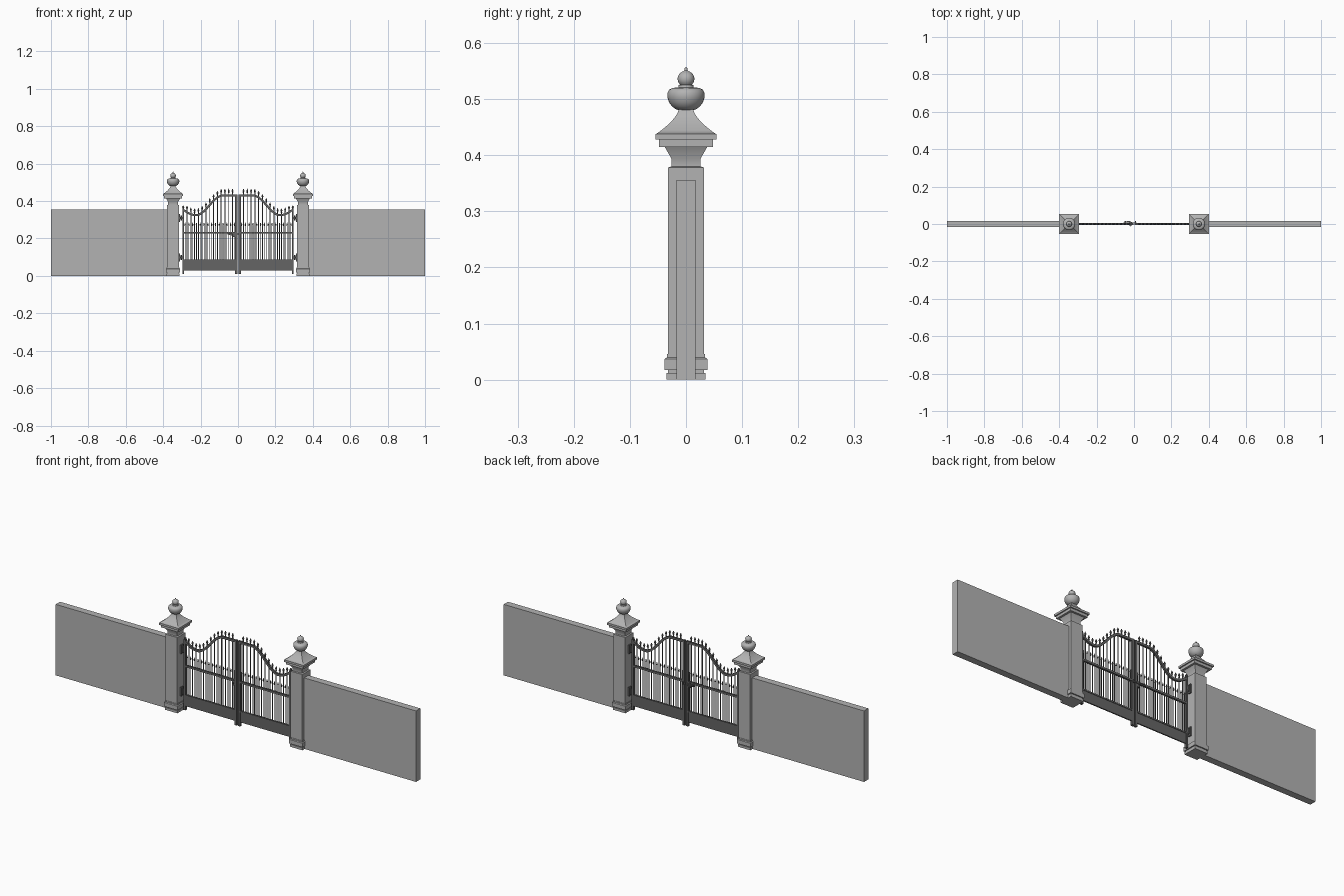
import bpy, bmesh, math
from mathutils import Matrix, Vector

if "Cube" in bpy.data.objects:
    bpy.data.objects.remove(bpy.data.objects["Cube"])


def material(name, v):
    m = bpy.data.materials.new(name)
    m.diffuse_color = (v, v, v, 1)
    m.use_nodes = True
    m.node_tree.nodes["Principled BSDF"].inputs["Base Color"].default_value = m.diffuse_color
    return m


STONE = material("pale_stone", 0.45)
IRON = material("dark_iron", 0.13)


def finish(bm, name, mat, smooth=False):
    bmesh.ops.recalc_face_normals(bm, faces=bm.faces)
    me = bpy.data.meshes.new(name)
    bm.to_mesh(me)
    bm.free()
    me.materials.append(mat)
    ob = bpy.data.objects.new(name, me)
    bpy.context.collection.objects.link(ob)
    if smooth:
        bpy.ops.object.select_all(action='DESELECT')
        bpy.context.view_layer.objects.active = ob
        ob.select_set(True)
        bpy.ops.object.shade_smooth_by_angle(angle=math.radians(40))
    return ob


def add_box(bm, x0, x1, y0, y1, z0, z1):
    mat = Matrix.Translation(((x0 + x1) / 2, (y0 + y1) / 2, (z0 + z1) / 2)) @ \
        Matrix.Diagonal((abs(x1 - x0), y1 - y0, z1 - z0, 1))
    bmesh.ops.create_cube(bm, size=1, matrix=mat)


def add_lathe(bm, cx, cy, profile, sides, turn=0.0, scale=1.0):
    """Stack rings of (radius, z) and cap both ends."""
    rings = []
    for r, z in profile:
        rings.append([bm.verts.new((cx + scale * r * math.cos(turn + 2 * math.pi * i / sides),
                                    cy + scale * r * math.sin(turn + 2 * math.pi * i / sides), z))
                      for i in range(sides)])
    for a, b in zip(rings, rings[1:]):
        for i in range(sides):
            j = (i + 1) % sides
            bm.faces.new((a[i], a[j], b[j], b[i]))
    bm.faces.new(rings[0][::-1])
    bm.faces.new(rings[-1])


def rail_z(u):
    """Centre height of the swan-neck top rail at distance u from the middle."""
    if u < 0.08:
        return 0.43
    if u < 0.225:
        t = (u - 0.08) / 0.145
        return 0.325 + 0.105 * (0.5 + 0.5 * math.cos(math.pi * t))
    return 0.325 + 0.028 * ((u - 0.225) / 0.065) ** 2


PILLAR_X = 0.347
SQUARE = [(0.035, 0), (0.035, 0.012), (0.032, 0.012), (0.032, 0.017), (0.038, 0.017),
          (0.038, 0.037), (0.034, 0.040), (0.034, 0.046), (0.032, 0.046), (0.032, 0.378),
          (0.026, 0.380), (0.026, 0.394), (0.038, 0.415), (0.048, 0.415), (0.048, 0.428),
          (0.054, 0.428), (0.054, 0.438)]
# concave roof of the cap
SQUARE += [(0.012 + 0.041 * (1 - t / 8) ** 1.7, 0.438 + 0.048 * t / 8) for t in range(9)]
URN = [(0.012, 0.480), (0.018, 0.482), (0.025, 0.487), (0.030, 0.494), (0.033, 0.503),
       (0.033, 0.511), (0.030, 0.517), (0.024, 0.520), (0.014, 0.521), (0.013, 0.525)]
URN += [(0.015 * math.cos(a), 0.536 + 0.0145 * math.sin(a))
        for a in [math.radians(d) for d in range(-45, 76, 15)]]
URN += [(0.003, 0.551), (0.003, 0.554), (0.001, 0.557)]

for s, side in ((-1, "left"), (1, "right")):
    # wall
    bm = bmesh.new()
    add_box(bm, s * 1.0, s * PILLAR_X, -0.017, 0.017, 0, 0.356)
    finish(bm, side + "_wall", STONE)

    # square pillar with moulded base and cap
    bm = bmesh.new()
    add_lathe(bm, s * PILLAR_X, 0, SQUARE, 4, math.pi / 4, math.sqrt(2))
    finish(bm, side + "_pillar", STONE, True)

    # urn finial
    bm = bmesh.new()
    add_lathe(bm, s * PILLAR_X, 0, URN, 32)
    finish(bm, side + "_urn", STONE, True)

    # gate frame: stiles, middle rail, kick panel
    bm = bmesh.new()
    add_box(bm, s * 0.003, s * 0.015, -0.006, 0.006, 0.010, 0.436)
    add_box(bm, s * 0.288, s * 0.298, -0.006, 0.006, 0.010, 0.364)
    add_box(bm, s * 0.012, s * 0.290, -0.005, 0.005, 0.226, 0.236)
    add_box(bm, s * 0.012, s * 0.290, -0.003, 0.003, 0.030, 0.084)
    add_box(bm, s * 0.012, s * 0.290, -0.005, 0.005, 0.080, 0.087)
    add_lathe(bm, s * 0.293, 0, [(0.003, 0.362), (0.006, 0.367), (0.005, 0.372), (0.001, 0.376)], 8)
    finish(bm, side + "_gate_frame", IRON)

    # curved top rail, swept square section
    bm = bmesh.new()
    rings, n = [], 40
    for i in range(n + 1):
        u = 0.012 + (0.290 - 0.012) * i / n
        d = Vector((1, (rail_z(u + 0.001) - rail_z(u - 0.001)) / 0.002)).normalized() * 0.0055
        z = rail_z(u)
        rings.append([bm.verts.new((s * (u - k * d.y), y, z + k * d.x))
                      for k, y in ((-1, -0.005), (1, -0.005), (1, 0.005), (-1, 0.005))])
    for a, b in zip(rings, rings[1:]):
        for i in range(4):
            j = (i + 1) % 4
            bm.faces.new((a[i], a[j], b[j], b[i]))
    bm.faces.new(rings[0])
    bm.faces.new(rings[-1])
    finish(bm, side + "_gate_top_rail", IRON, True)

    # tall spear bars, with short dog bars between them
    bm = bmesh.new()
    dogs = bmesh.new()
    count = 13
    step = (0.293 - 0.009) / (count + 1)
    for i in range(count + 1):
        u = 0.009 + step * i
        if i:
            t = rail_z(u) + 0.036
            add_lathe(bm, s * u, 0, [(0.0025, 0.084), (0.0025, t - 0.023), (0.0045, t - 0.021),
                                     (0.0025, t - 0.018), (0.0055, t - 0.012), (0.0005, t)], 8)
        u += step / 2
        add_lathe(dogs, s * u, 0, [(0.0016, 0.084), (0.0016, 0.266), (0.0042, 0.273),
                                   (0.0004, 0.286)], 6)
    finish(bm, side + "_gate_spear_bars", IRON, True)
    finish(dogs, side + "_gate_dog_bars", IRON, True)

    # hinges between pillar and stile
    bm = bmesh.new()
    for z in (0.098, 0.31):
        add_box(bm, s * 0.309, s * 0.316, -0.008, 0.008, z - 0.022, z + 0.022)
        add_box(bm, s * 0.296, s * 0.312, -0.003, 0.003, z - 0.006, z + 0.006)
        add_lathe(bm, s * 0.304, 0, [(0.0045, z - 0.014), (0.0045, z + 0.014)], 10)
    finish(bm, side + "_gate_hinges", IRON)

# latch: lock case, sliding bolt and handle
bm = bmesh.new()
add_box(bm, -0.028, -0.012, -0.007, 0.007, 0.208, 0.232)
add_box(bm, -0.055, 0.014, 0.007, 0.011, 0.222, 0.228)
add_box(bm, -0.050, -0.044, 0.004, 0.015, 0.220, 0.230)
add_box(bm, 0.006, 0.012, 0.005, 0.015, 0.219, 0.231)
add_box(bm, -0.022, -0.018, -0.013, 0.015, 0.218, 0.222)
add_box(bm, -0.040, -0.018, 0.012, 0.016, 0.217, 0.223)
finish(bm, "gate_latch", IRON)
